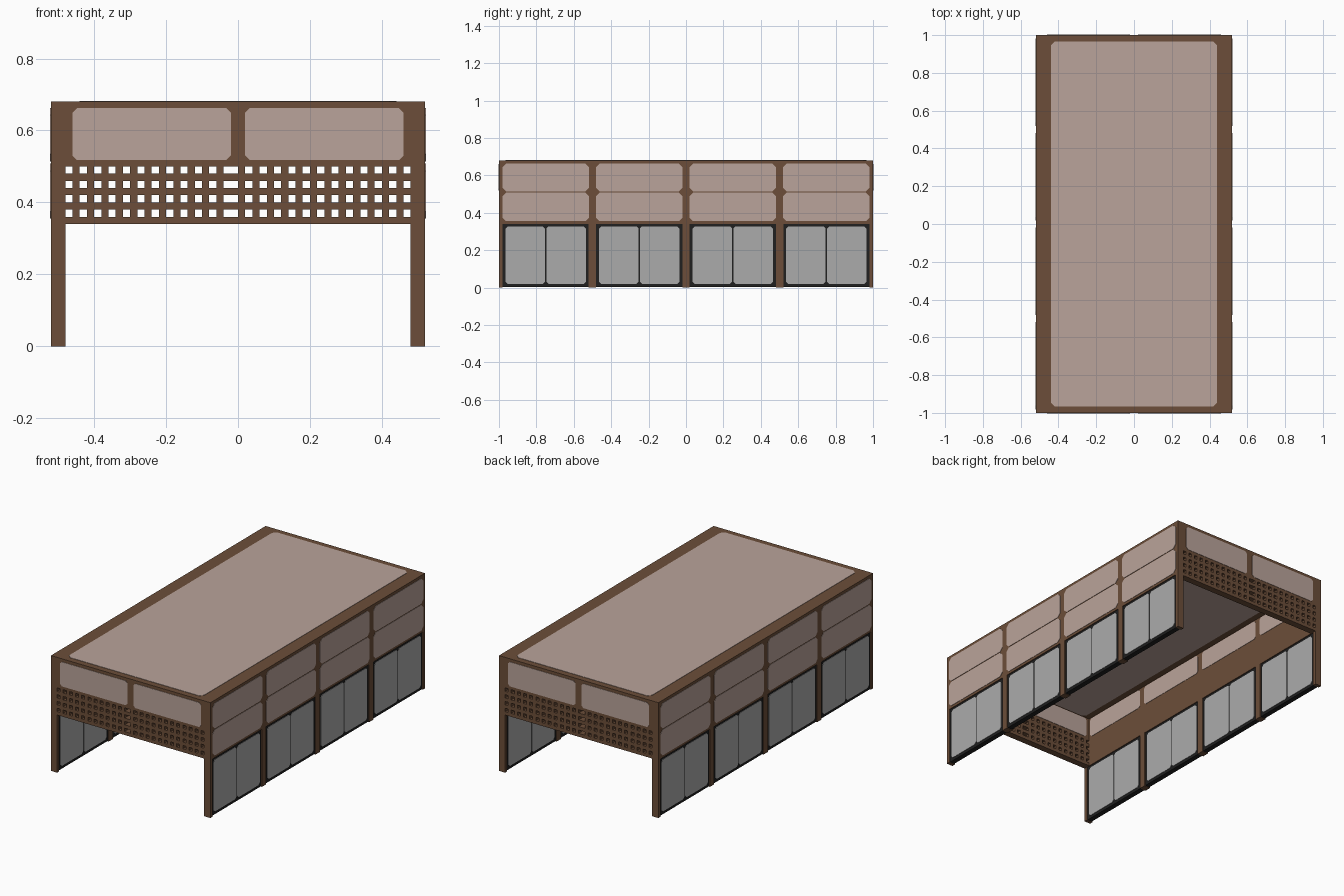
import bpy, bmesh
from mathutils import Vector

if "Cube" in bpy.data.objects:
    bpy.data.objects.remove(bpy.data.objects["Cube"])


def material(name, rgb):
    m = bpy.data.materials.new(name)
    m.diffuse_color = (*rgb, 1)
    m.use_nodes = True
    m.node_tree.nodes["Principled BSDF"].inputs["Base Color"].default_value = m.diffuse_color
    return m


BROWN = material("brown wood", (0.150, 0.076, 0.041))
TAN = material("pale tan panel", (0.49, 0.37, 0.325))
GREY = material("grey pane", (0.407, 0.407, 0.407))
BLACK = material("black frame", (0.014, 0.014, 0.014))


def box(bm, x0, x1, y0, y1, z0, z1):
    r = bmesh.ops.create_cube(bm, size=1)
    for v in r["verts"]:
        v.co = Vector(((x0 + x1) / 2 + v.co.x * (x1 - x0),
                       (y0 + y1) / 2 + v.co.y * (y1 - y0),
                       (z0 + z1) / 2 + v.co.z * (z1 - z0)))


def plate(bm, axis, pos, u0, u1, v0, v1, c=0.012, t=0.004):
    """Thin plate with clipped corners, lying across the given axis."""
    pts = [(u0 + c, v0), (u1 - c, v0), (u1, v0 + c), (u1, v1 - c),
           (u1 - c, v1), (u0 + c, v1), (u0, v1 - c), (u0, v0 + c)]

    def place(u, v, d):
        co = [u, v]
        co.insert(axis, d)
        return bm.verts.new(co)

    low = [place(u, v, pos - t / 2) for u, v in pts]
    high = [place(u, v, pos + t / 2) for u, v in pts]
    bm.faces.new(low)
    bm.faces.new(high)
    for i in range(8):
        j = (i + 1) % 8
        bm.faces.new((low[i], low[j], high[j], high[i]))


def finish(bm, name, mat):
    bmesh.ops.recalc_face_normals(bm, faces=bm.faces[:])
    me = bpy.data.meshes.new(name)
    bm.to_mesh(me)
    bm.free()
    me.materials.append(mat)
    ob = bpy.data.objects.new(name, me)
    bpy.context.collection.objects.link(ob)
    return ob


W, T, H, MID, ROW = 0.52, 0.04, 0.68, 0.34, 0.51
BAYS = [-1, -0.5, 0, 0.5]

# Roof slab with a pale panel above and below
bm = bmesh.new()
box(bm, -W + T, W - T, -0.96, 0.96, H - T, H)
finish(bm, "roof_slab", BROWN)
bm = bmesh.new()
plate(bm, 2, H, -0.44, 0.44, -0.965, 0.965, 0.02)
plate(bm, 2, H - T, -0.44, 0.44, -0.955, 0.955, 0.02)
finish(bm, "roof_panels", TAN)

for s, side in ((-1, "left"), (1, "right")):
    xi, xo = sorted((s * (W - T), s * W))
    # Upper side wall
    bm = bmesh.new()
    box(bm, xi, xo, -1, 1, MID, H)
    finish(bm, side + "_upper_wall", BROWN)
    # Posts between the bays
    bm = bmesh.new()
    for y in (-1, -0.52, -0.02, 0.48, 0.98):
        box(bm, xi, xo, y, y + (0.02 if abs(y) > 0.9 else 0.04), 0, MID)
    finish(bm, side + "_posts", BROWN)
    # Pale wall panels: two rows outside, top row inside
    bm = bmesh.new()
    for y in BAYS:
        plate(bm, 0, s * W, y + 0.018, y + 0.482, 0.355, 0.508, 0.02)
        plate(bm, 0, s * W, y + 0.018, y + 0.482, 0.514, 0.663, 0.02)
        plate(bm, 0, s * (W - T), y + (0.05 if y == -1 else 0.018),
              y + (0.45 if y == 0.5 else 0.482), 0.52, 0.635)
    finish(bm, side + "_wall_panels", TAN)
    # Black frames filling the lower bays
    bm = bmesh.new()
    fi, fo = sorted((s * 0.485, s * 0.515))
    for y in BAYS:
        box(bm, fi, fo, y + 0.02, y + 0.48, 0.003, MID)
    finish(bm, side + "_lower_frames", BLACK)
    # Pairs of grey panes on both faces of the frames
    bm = bmesh.new()
    for y in BAYS:
        for x in (0.485, 0.515):
            plate(bm, 0, s * x, y + 0.035, y + 0.247, 0.02, 0.327)
            plate(bm, 0, s * x, y + 0.253, y + 0.465, 0.02, 0.327)
    finish(bm, side + "_grey_panes", GREY)

for s, end in ((-1, "front"), (1, "back")):
    y0, y1 = sorted((s * 0.96, s))
    # Upper end wall
    bm = bmesh.new()
    box(bm, -W + T, W - T, y0, y1, ROW, H)
    finish(bm, end + "_upper_wall", BROWN)
    # Corner legs behind the narrow end posts
    # Pale end panels, outside and inside
    bm = bmesh.new()
    for a, b in ((-0.46, -0.02), (0.02, 0.46)):
        plate(bm, 1, s, a, b, 0.518, 0.662)
        plate(bm, 1, s * 0.96, a, b, 0.518, 0.635)
    finish(bm, end + "_wall_panels", TAN)
    # Lattice: a sheet with square holes, thickened
    xs = [-0.48 + 0.02 * i for i in range(49)]
    zs = [MID + 0.02 * j for j in range(8)] + [0.50, ROW]
    bm = bmesh.new()
    grid = [[bm.verts.new((x, s * 0.98, z)) for z in zs] for x in xs]
    for i in range(48):
        for j in range(9):
            hole = j % 2 == 1 and (i % 2 == 0 if i < 23 else i % 2 == 1)
            if not hole:
                bm.faces.new((grid[i][j], grid[i + 1][j],
                              grid[i + 1][j + 1], grid[i][j + 1]))
    ob = finish(bm, end + "_lattice", BROWN)
    mod = ob.modifiers.new("thickness", "SOLIDIFY")
    mod.thickness = T
    mod.offset = 0
